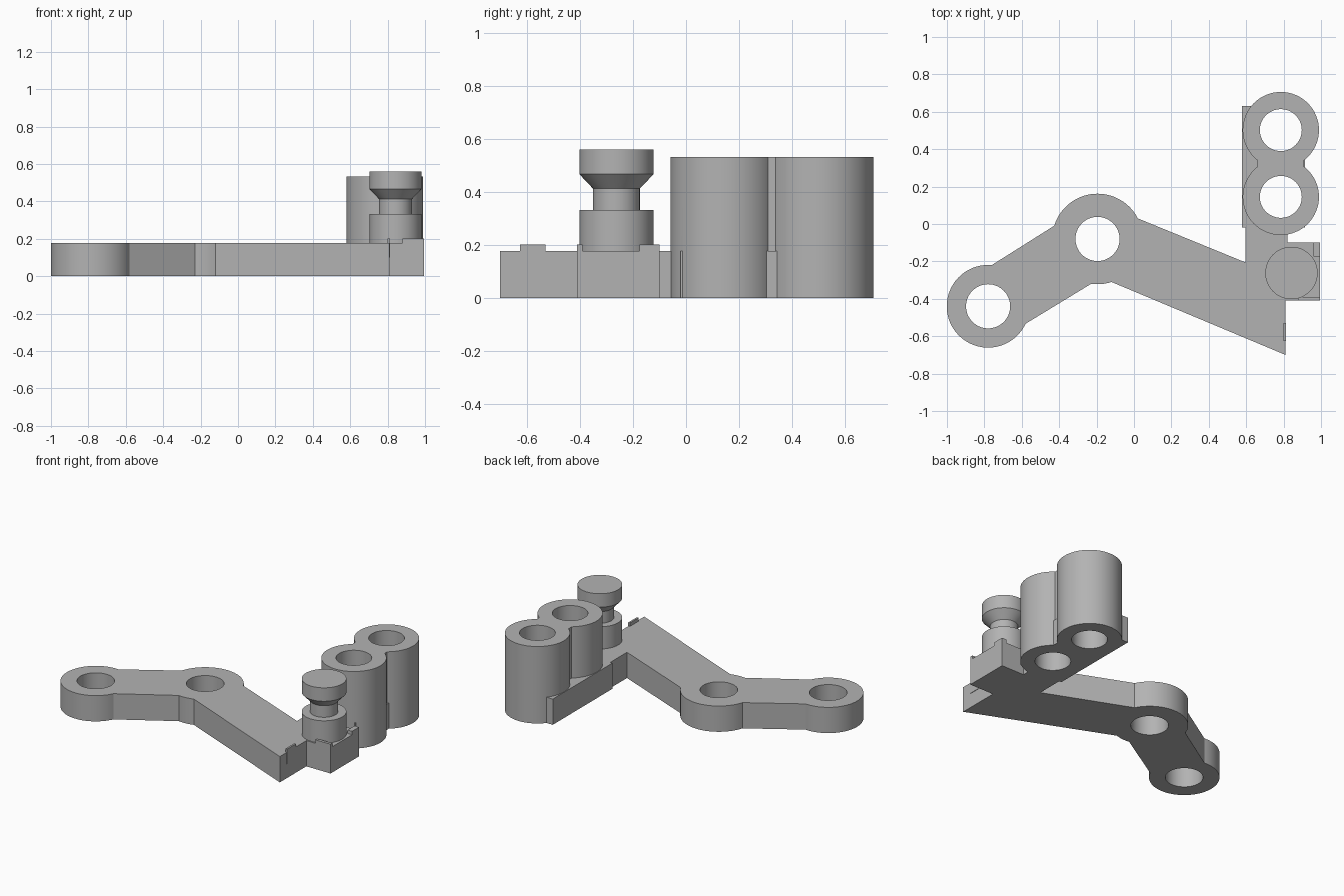
import bpy, bmesh
from math import cos, sin, radians, tau

if "Cube" in bpy.data.objects:
    bpy.data.objects.remove(bpy.data.objects["Cube"], do_unlink=True)

grey = bpy.data.materials.new("plain grey")
grey.use_nodes = True
colour = (0.45, 0.45, 0.45, 1)
grey.diffuse_color = colour
grey.node_tree.nodes["Principled BSDF"].inputs["Base Color"].default_value = colour


def add_object(name, bm):
    bmesh.ops.recalc_face_normals(bm, faces=bm.faces)
    mesh = bpy.data.meshes.new(name)
    bm.to_mesh(mesh)
    bm.free()
    mesh.materials.append(grey)
    obj = bpy.data.objects.new(name, mesh)
    bpy.context.collection.objects.link(obj)
    return obj


def prism(name, outline, z0, z1):
    bm = bmesh.new()
    face = bm.faces.new([bm.verts.new((x, y, z0)) for x, y in outline])
    top = bmesh.ops.extrude_face_region(bm, geom=[face])["geom"]
    bmesh.ops.translate(bm, vec=(0, 0, z1 - z0),
                        verts=[v for v in top if isinstance(v, bmesh.types.BMVert)])
    return add_object(name, bm)


def arc(centre, r, a0, a1, n):
    angles = [radians(a0 + (a1 - a0) * i / n) for i in range(n + 1)]
    return [(centre[0] + r * cos(a), centre[1] + r * sin(a)) for a in angles]


def cylinder(name, centre, r, z0, z1):
    return prism(name, arc(centre, r, 0, 360, 64)[:-1], z0, z1)


def box(name, x0, x1, y0, y1, z0, z1):
    return prism(name, [(x0, y0), (x1, y0), (x1, y1), (x0, y1)], z0, z1)


def combine(obj, other, operation):
    bpy.context.view_layer.objects.active = obj
    mod = obj.modifiers.new(operation.lower(), "BOOLEAN")
    mod.operation, mod.object, mod.solver = operation, other, "EXACT"
    bpy.ops.object.modifier_apply(modifier=mod.name)
    bpy.data.objects.remove(other, do_unlink=True)


def smooth(obj):
    bpy.ops.object.select_all(action="DESELECT")
    obj.select_set(True)
    bpy.context.view_layer.objects.active = obj
    bpy.ops.object.shade_smooth_by_angle(angle=radians(25))


# Bent arm with two pivot bosses and the knob base
THICK = 0.178
end_pivot, mid_pivot = (-0.78, -0.44), (-0.195, -0.08)
outline = arc(end_pivot, 0.221, 85, 335, 48)
outline += arc(mid_pivot, 0.242, 262, 288, 6)
outline += [(0.81, -0.7), (0.81, -0.41), (0.995, -0.41), (0.995, -0.1),
            (0.82, -0.1), (0.82, -0.02), (0.595, -0.02), (0.595, -0.205)]
outline += arc(mid_pivot, 0.242, 27, 163, 28)
arm = prism("bent_arm", outline, 0, THICK)
for pivot in (end_pivot, mid_pivot):
    combine(arm, cylinder("pivot_hole", pivot, 0.118, -0.1, 0.4), "DIFFERENCE")
smooth(arm)

# Twin tubes joined by a low slab and a narrow bridge
TUBE_TOP = 0.532
tube_centres = [(0.785, 0.145), (0.785, 0.502)]
tubes = box("twin_tubes", 0.578, 0.913, -0.02, 0.63, 0, THICK)
combine(tubes, box("bridge", 0.66, 0.905, 0.27, 0.37, 0, TUBE_TOP), "UNION")
for centre in tube_centres:
    combine(tubes, cylinder("tube", centre, 0.204, 0, TUBE_TOP), "UNION")
for centre in tube_centres:
    combine(tubes, cylinder("bore", centre, 0.112, -0.1, 0.7), "DIFFERENCE")
smooth(tubes)

# Turned knob with a narrow neck and a flared head
profile = [(0.14, 0.17), (0.14, 0.332), (0.088, 0.332), (0.088, 0.412),
           (0.14, 0.467), (0.14, 0.56)]
bm = bmesh.new()
SIDES = 64
rings = [[bm.verts.new((0.842 + r * cos(tau * i / SIDES), -0.262 + r * sin(tau * i / SIDES), z))
          for i in range(SIDES)] for r, z in profile]
for low, high in zip(rings, rings[1:]):
    for i in range(SIDES):
        j = (i + 1) % SIDES
        bm.faces.new((low[i], low[j], high[j], high[i]))
bm.faces.new(rings[0])
bm.faces.new(rings[-1])
smooth(add_object("knob", bm))

# Small raised ridges on the arm tip and around the knob base
box("tip_ridge", 0.8, 0.813, -0.625, -0.53, 0.1, 0.202)
box("base_front_ridge", 0.88, 0.995, -0.41, -0.39, 0.1, 0.202)
box("base_back_ridge", 0.96, 0.995, -0.175, -0.1, 0.1, 0.202)
